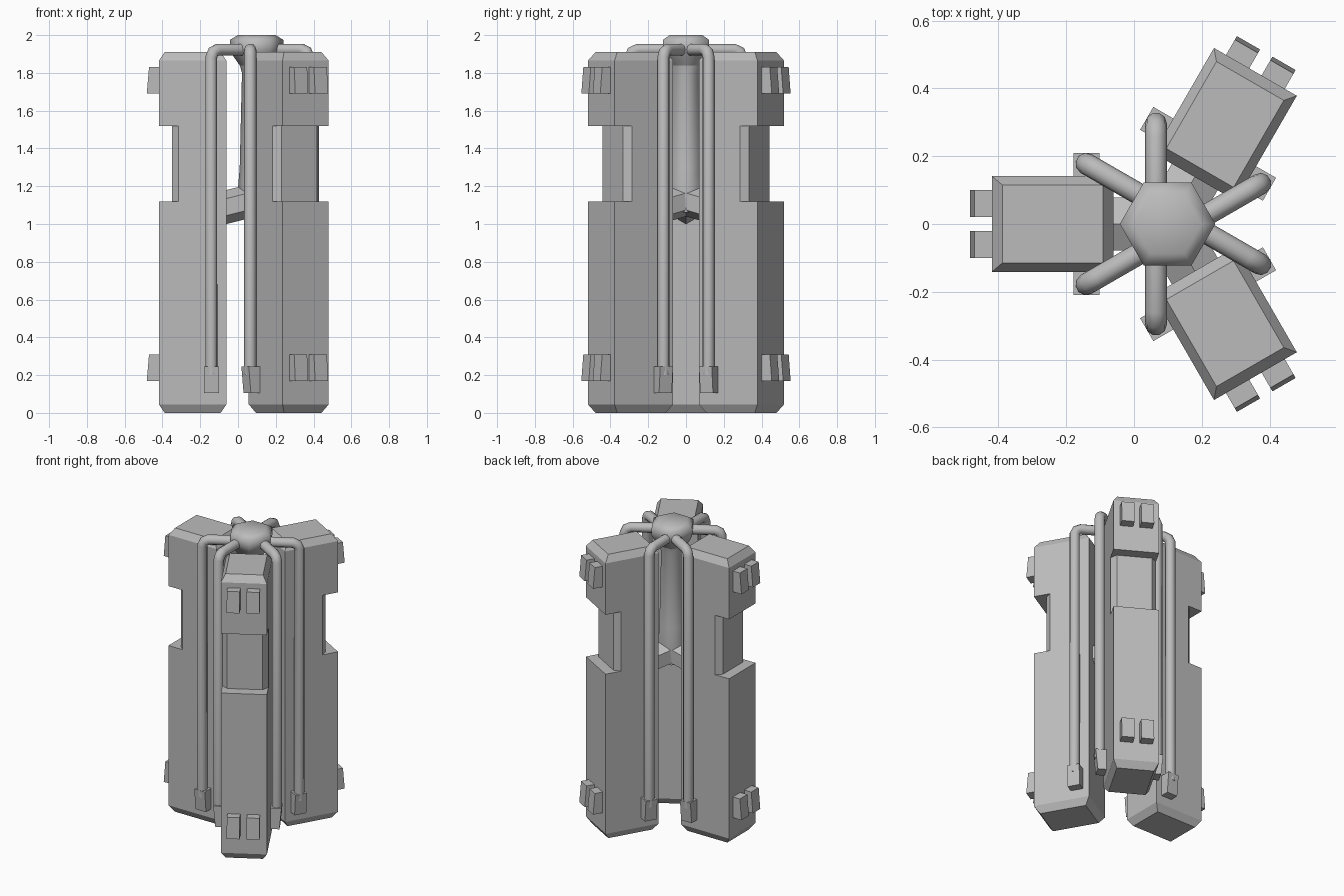
import bpy, bmesh, math
from mathutils import Matrix, Vector

if "Cube" in bpy.data.objects:
    bpy.data.objects.remove(bpy.data.objects["Cube"], do_unlink=True)

grey = bpy.data.materials.new("plain grey")
grey.use_nodes = True
COLOUR = (0.5, 0.5, 0.5, 1)
grey.diffuse_color = COLOUR
grey.node_tree.nodes["Principled BSDF"].inputs["Base Color"].default_value = COLOUR

CENTRE = Matrix.Translation((0.099, 0, 0))
ARMS = {"right": 180, "back_left": 60, "front_left": -60}


def loft(name, rings, matrix, smooth=None):
    """Skin a closed solid through rings that share one point count."""
    bm = bmesh.new()
    loops = [[bm.verts.new(p) for p in ring] for ring in rings]
    n = len(loops[0])
    for a, b in zip(loops, loops[1:]):
        for i in range(n):
            j = (i + 1) % n
            bm.faces.new((a[i], a[j], b[j], b[i]))
    bm.faces.new(loops[0])
    bm.faces.new(loops[-1])
    bmesh.ops.recalc_face_normals(bm, faces=bm.faces)
    mesh = bpy.data.meshes.new(name)
    bm.to_mesh(mesh)
    bm.free()
    mesh.materials.append(grey)
    ob = bpy.data.objects.new(name, mesh)
    bpy.context.collection.objects.link(ob)
    ob.matrix_world = matrix
    if smooth:
        bpy.ops.object.select_all(action='DESELECT')
        ob.select_set(True)
        bpy.context.view_layer.objects.active = ob
        bpy.ops.object.shade_smooth_by_angle(angle=math.radians(smooth))
    return ob


def hexagon(z, r):
    return [(r * math.cos(i * math.pi / 3), r * math.sin(i * math.pi / 3), z) for i in range(6)]


def rectangle(z, u0, u1, v0, v1):
    return [(u0, v0, z), (u1, v0, z), (u1, v1, z), (u0, v1, z)]


def slab_ring(z, inner, outer, half, floor_half=None):
    """Six-sided slab section; a floor width narrows its outer edge."""
    f = floor_half or half
    side = 0.413
    return [(inner, -half, z), (side, -half, z), (outer, -f, z),
            (outer, f, z), (side, half, z), (inner, half, z)]


def slab(name, matrix):
    inner, outer, half, bevel = 0.16, 0.518, 0.141, 0.031
    full = (inner, outer, half)
    end = (inner + bevel, outer - bevel, half - bevel * 0.85)
    notch = (inner, 0.449, half, 0.108)
    rings = [(0, end), (0.045, full), (1.12, full), (1.12, notch),
             (1.52, notch), (1.52, full), (1.865, full), (1.91, end)]
    loft(name, [slab_ring(z, *r) for z, r in rings], matrix)


def pipe(name, points, radius, matrix):
    curve = bpy.data.curves.new(name, 'CURVE')
    curve.dimensions = '3D'
    curve.bevel_depth = radius
    curve.bevel_resolution = 3
    curve.use_fill_caps = True
    spline = curve.splines.new('POLY')
    spline.points.add(len(points) - 1)
    for target, p in zip(spline.points, points):
        target.co = (*p, 1)
    curve.materials.append(grey)
    ob = bpy.data.objects.new(name, curve)
    bpy.context.collection.objects.link(ob)
    ob.matrix_world = matrix
    bpy.ops.object.select_all(action='DESELECT')
    ob.select_set(True)
    bpy.context.view_layer.objects.active = ob
    bpy.ops.object.convert(target='MESH')
    bpy.ops.object.shade_smooth_by_angle(angle=math.radians(50))


def strut(name, matrix):
    """Hexagonal arm, ridge downward, from the column to a slab."""
    rings = []
    for u, z, r in ((0, 1.13, 0.09), (0.06, 1.115, 0.09), (0.18, 1.085, 0.09)):
        rings.append([(u, r * math.sin(i * math.pi / 3), z + r * math.cos(i * math.pi / 3))
                      for i in range(6)])
    loft(name, rings, matrix, 35)


# Central hub and the column hanging from it
loft("hub", [hexagon(z, r) for z, r in
             ((1.84, 0.09), (1.89, 0.125), (1.92, 0.141), (1.975, 0.141), (2.0, 0.1))],
     CENTRE, 55)
loft("column", [hexagon(z, r) for z, r in
                ((1.06, 0.09), (1.2, 0.098), (1.3, 0.09), (1.8, 0.078), (1.88, 0.1))],
     CENTRE, 65)

for side, angle in ARMS.items():
    frame = CENTRE @ Matrix.Rotation(math.radians(angle), 4, 'Z')
    slab(side + "_slab", frame)
    strut(side + "_strut", frame)

    for s, hand in ((-1, "a"), (1, "b")):
        # Feed pipe from the hub, bent down along the slab flank
        drop = Vector((0.24, s * 0.178, 0))
        out = Vector((math.cos(math.radians(30)), s * 0.5, 0))
        path = [drop - out * d + Vector((0, 0, z)) for d, z in
                ((0.22, 1.923), (0.04, 1.923), (0.012, 1.911), (0, 1.883), (0, 0.2))]
        pipe(f"{side}_pipe_{hand}", path, 0.032, frame)

        # Socket at the foot of the pipe, narrower at its base
        loft(f"{side}_socket_{hand}",
             [rectangle(z, 0.2, 0.278, s * 0.13, s * v) for z, v in ((0.105, 0.196), (0.245, 0.209))],
             frame)

        # Paired pads near both ends of the outer face
        for base, level in ((0.17, "lower"), (1.69, "upper")):
            loft(f"{side}_{level}_pad_{hand}",
                 [rectangle(base + h, 0.5, u, s * 0.021, s * 0.1)
                  for h, u in ((0, 0.582), (0.14, 0.57))], frame)
